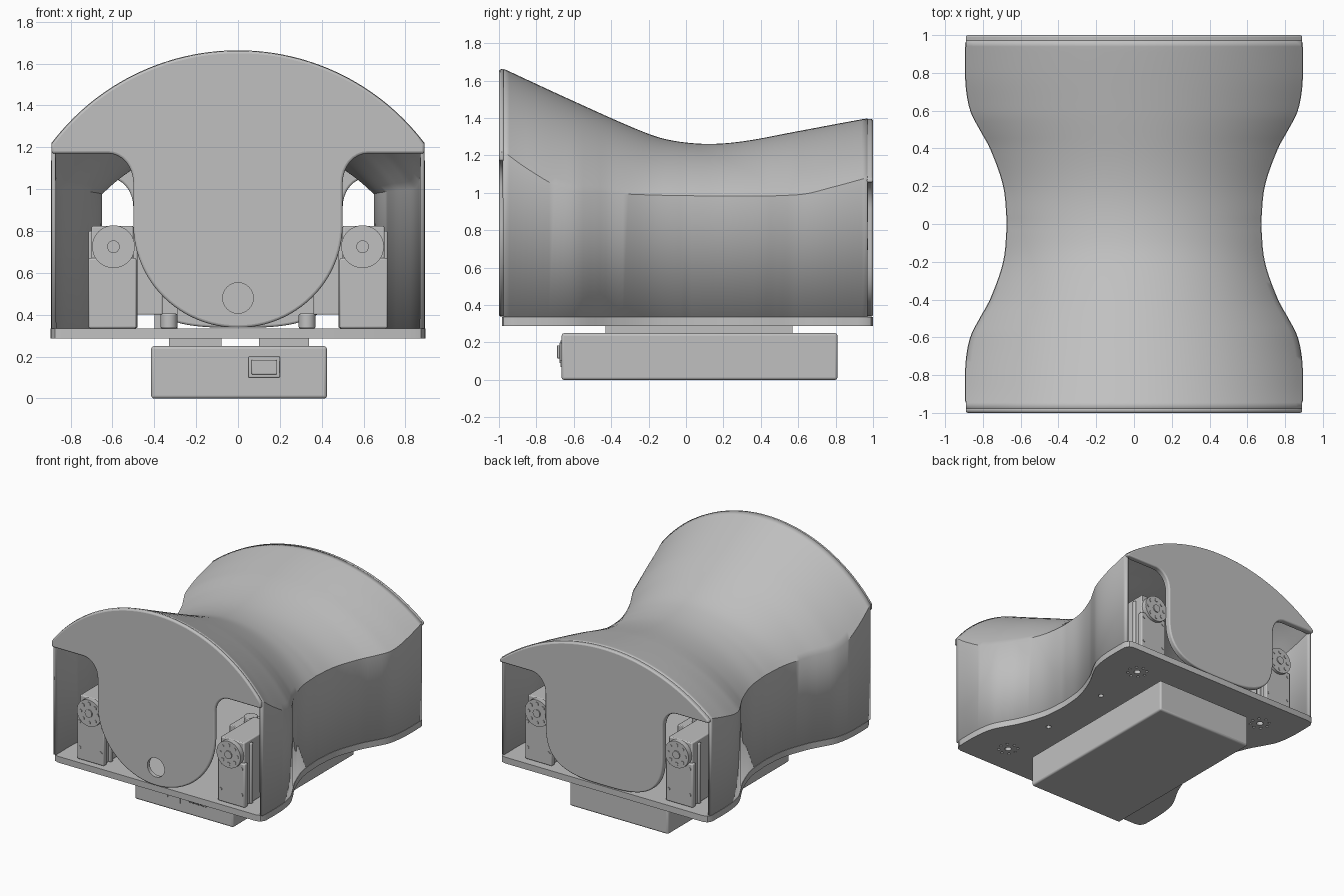
import bpy, bmesh, math
from mathutils import Matrix, Vector

old = bpy.data.objects.get("Cube")
if old:
    bpy.data.objects.remove(old, do_unlink=True)

grey = bpy.data.materials.new("plain_grey")
grey.use_nodes = True
grey.diffuse_color = (0.53, 0.53, 0.53, 1)
grey.node_tree.nodes["Principled BSDF"].inputs["Base Color"].default_value = grey.diffuse_color

FLOOR = 0.335          # top of the base plate
parts = []


def finish(name, bm, bevel=0, segments=2, recalc=True):
    if recalc:
        bmesh.ops.recalc_face_normals(bm, faces=bm.faces)
    mesh = bpy.data.meshes.new(name)
    bm.to_mesh(mesh)
    bm.free()
    mesh.materials.append(grey)
    ob = bpy.data.objects.new(name, mesh)
    bpy.context.collection.objects.link(ob)
    parts.append(ob)
    if bevel:
        mod = ob.modifiers.new("soft_edges", 'BEVEL')
        mod.width, mod.segments = bevel, segments
        mod.limit_method, mod.angle_limit = 'ANGLE', math.radians(40)
    return ob


def add_box(bm, lo, hi):
    lo, hi = Vector(lo), Vector(hi)
    size = [abs(c) for c in hi - lo]
    bmesh.ops.create_cube(bm, size=1, matrix=Matrix.Translation((lo + hi) / 2) @ Matrix.Diagonal((*size, 1)))


def add_rod(bm, centre, radius, depth, axis='Z', sides=24):
    turn = Matrix.Rotation(math.pi / 2, 4, 'X') if axis == 'Y' else Matrix()
    bmesh.ops.create_cone(bm, cap_ends=True, segments=sides, radius1=radius, radius2=radius,
                          depth=depth, matrix=Matrix.Translation(centre) @ turn)


def add_prism(bm, outline, offset):
    face = bm.faces.new([bm.verts.new(p) for p in outline])
    out = bmesh.ops.extrude_face_region(bm, geom=[face])
    moved = [v for v in out["geom"] if isinstance(v, bmesh.types.BMVert)]
    bmesh.ops.translate(bm, verts=moved, vec=offset)


def cut(ob, cutter):
    parts.remove(cutter)
    cutter.hide_render = True
    cutter.display_type = 'WIRE'
    mod = ob.modifiers.new("cut", 'BOOLEAN')
    mod.object, mod.solver = cutter, 'EXACT'


def curve(points, y):
    """Smooth interpolation through (y, value) points."""
    k = max(0, min(len(points) - 2, sum(p[0] <= y for p in points) - 1))

    def slope(i):
        a, b = points[max(i - 1, 0)], points[min(i + 1, len(points) - 1)]
        return (b[1] - a[1]) / (b[0] - a[0])
    (y0, v0), (y1, v1) = points[k], points[k + 1]
    h = y1 - y0
    t = (y - y0) / h
    return (v0 * (1 + 2 * t) * (1 - t) ** 2 + v1 * t * t * (3 - 2 * t)
            + h * slope(k) * t * (1 - t) ** 2 + h * slope(k + 1) * t * t * (t - 1))


# Shell measures along the length: half width, crest height, side edge height
WIDTH = [(0, .67), (.2, .69), (.4, .76), (.5, .815), (.6, .865), (.75, .89), (1, .89)]
CREST = [(-1, 1.675), (-.6, 1.49), (-.25, 1.335), (-.1, 1.285), (.1, 1.262),
         (.3, 1.275), (.6, 1.33), (.95, 1.395), (1, 1.4)]
EDGE = [(-1, 1.24), (-.85, 1.13), (-.65, 1.02), (-.45, 1.0), (0, .985), (.6, .99), (.8, 1.035), (1, 1.09)]


def arch(y, steps):
    """Circular arc over the shell, from +x to -x, as (x, z)."""
    w, top, edge = curve(WIDTH, abs(y)), curve(CREST, y), curve(EDGE, y)
    sag = top - edge
    r = (w * w + sag * sag) / (2 * sag)
    span = math.asin(min(1, w / r))
    angles = [span * (1 - 2 * i / steps) for i in range(steps + 1)]
    return [(r * math.sin(a), top - r + r * math.cos(a)) for a in angles]


# Outer shell: thin waisted cover
bm = bmesh.new()
rows = []
for i in range(65):
    y = -.975 + 1.945 * i / 64
    arc = arch(y, 40)
    section = [(arc[0][0], FLOOR)] + arc + [(arc[-1][0], FLOOR)]
    rows.append([bm.verts.new((x, y, z)) for x, z in section])
for a, b in zip(rows, rows[1:]):
    for j in range(len(a) - 1):
        bm.faces.new((a[j], b[j], b[j + 1], a[j + 1]))
shell = finish("shell", bm, recalc=False)
wall = shell.modifiers.new("wall", 'SOLIDIFY')
wall.thickness, wall.offset = .022, -1


# End panels: arched top, rounded tongue and open corners
def end_panel(name, y, depth, ceiling, tongue_z, power, bevel):
    half = arch(y, 48)[:25][::-1]
    half.append((half[-1][0], ceiling))
    for i in range(9):
        t = math.pi / 2 * i / 8
        half.append((.62 - .12 * math.sin(t), ceiling - .14 + .14 * math.cos(t)))
    for i in range(25):
        t = math.pi / 2 * i / 24
        c, s = max(0, math.cos(t)) ** power, math.sin(t) ** power
        half.append((.5 * c, tongue_z - (tongue_z - FLOOR - .003) * s))
    half[-1] = (0, half[-1][1])
    outline = half + [(-x, z) for x, z in half[-2:0:-1]]
    bm = bmesh.new()
    add_prism(bm, [(x, y, z) for x, z in outline], (0, depth, 0))
    return finish(name, bm, bevel, 3)


front_panel = end_panel("front_panel", -.97, -.03, 1.17, .83, 1, .012)
end_panel("back_panel", .95, .05, 1.055, .72, .65, .03)
bm = bmesh.new()
add_rod(bm, (0, -1, .48), .073, .2, 'Y', 40)
cut(front_panel, finish("sensor_hole_cutter", bm))

# Base plate following the shell outline, with rounded corners
side = []
for i in range(49):
    y = -.98 + 1.98 * i / 48
    side.append((curve(WIDTH, abs(y)) + .003, y))
side = [(.84, -.985), (.875, -.975)] + side[1:-1] + [(.875, .99), (.84, 1)]
outline = side + [(-x, y) for x, y in reversed(side)]
bm = bmesh.new()
add_prism(bm, [(x, y, .287) for x, y in outline], (0, 0, FLOOR - .287))
plate = finish("base_plate", bm)

# Screw holes through the plate
bm = bmesh.new()
for sx in (-1, 1):
    for sy in (-1, 1):
        add_rod(bm, (sx * .59, sy * .74, .3), .025, .2, sides=16)
        for k in range(8):
            a = k * math.pi / 4
            add_rod(bm, (sx * .59 + .07 * math.cos(a), sy * .74 + .07 * math.sin(a), .3), .011, .2, sides=8)
        add_rod(bm, (sx * .57, sy * .3, .3), .02, .2, sides=12)
cut(plate, finish("screw_hole_cutter", bm))

# Motors in the four corners
for sx, side_name in ((1, "left"), (-1, "right")):
    for sy, end_name in ((-1, "front"), (1, "back")):
        tag = f"{end_name}_{side_name}"

        def box(bm, lo, hi):
            add_box(bm, (sx * lo[0], sy * lo[1], lo[2]), (sx * hi[0], sy * hi[1], hi[2]))

        bm = bmesh.new()
        box(bm, (.5, .52, FLOOR), (.7, .925, .825))
        box(bm, (.485, .9, FLOOR), (.715, .94, .67))
        box(bm, (.48, .83, FLOOR), (.715, .86, .8))
        finish("motor_" + tag, bm, .008)

        # Round drive disc with hub and screw heads
        bm = bmesh.new()
        add_rod(bm, (sx * .595, sy * .945, .725), .102, .04, 'Y', 40)
        add_rod(bm, (sx * .595, sy * .965, .725), .03, .016, 'Y')
        for k in range(8):
            a = k * math.pi / 4
            add_rod(bm, (sx * .595 + .072 * math.cos(a), sy * .965, .725 + .072 * math.sin(a)), .014, .008, 'Y', 12)
        for x in (.51, .69):
            for z in (.43, .63):
                add_rod(bm, (sx * x, sy * .94, z), .012, .01, 'Y', 12)
        finish("drive_disc_" + tag, bm)

        # Hip bracket behind the motor
        bm = bmesh.new()
        box(bm, (.36, .38, .4), (.6, .62, .76))
        add_rod(bm, (sx * .46, sy * .5, .785), .05, .05)
        add_rod(bm, (sx * .33, sy * .6, .37), .04, .07)
        finish("hip_bracket_" + tag, bm, .006)

# Cable post on the plate
bm = bmesh.new()
add_box(bm, (-.4, -.5, FLOOR), (-.29, -.4, .5))
finish("cable_post", bm)

# Spacers and battery box under the plate
bm = bmesh.new()
for lo, hi in ((-.33, -.08), (.1, .34)):
    add_box(bm, (lo, -.43, .24), (hi, .57, .29))
finish("spacers", bm)
bm = bmesh.new()
add_box(bm, (-.415, -.665, 0), (.425, .81, .25))
finish("battery_box", bm, .014, 3)

# Sockets and rocker switch on the box
bm = bmesh.new()
add_box(bm, (-.23, -.672, .09), (-.13, -.66, .21))
add_rod(bm, (-.18, -.672, .16), .036, .008, 'Y')
add_box(bm, (-.095, -.672, .07), (-.025, -.66, .21))
add_box(bm, (-.05, -.676, .09), (-.035, -.66, .19))
finish("sockets", bm)
bm = bmesh.new()
add_box(bm, (.05, -.675, .1), (.2, -.66, .2))
add_box(bm, (.065, -.69, .115), (.185, -.66, .185))
finish("rocker_switch", bm, .004)
bm = bmesh.new()
for x in (-.37, .38):
    for y in (-.62, .765):
        add_rod(bm, (x, y, .002), .018, .004, sides=16)
finish("box_screws", bm)

# Smooth shading with sharp edges kept
bpy.ops.object.select_all(action='DESELECT')
for ob in parts:
    ob.select_set(True)
bpy.context.view_layer.objects.active = shell
bpy.ops.object.shade_smooth_by_angle(angle=math.radians(35))
